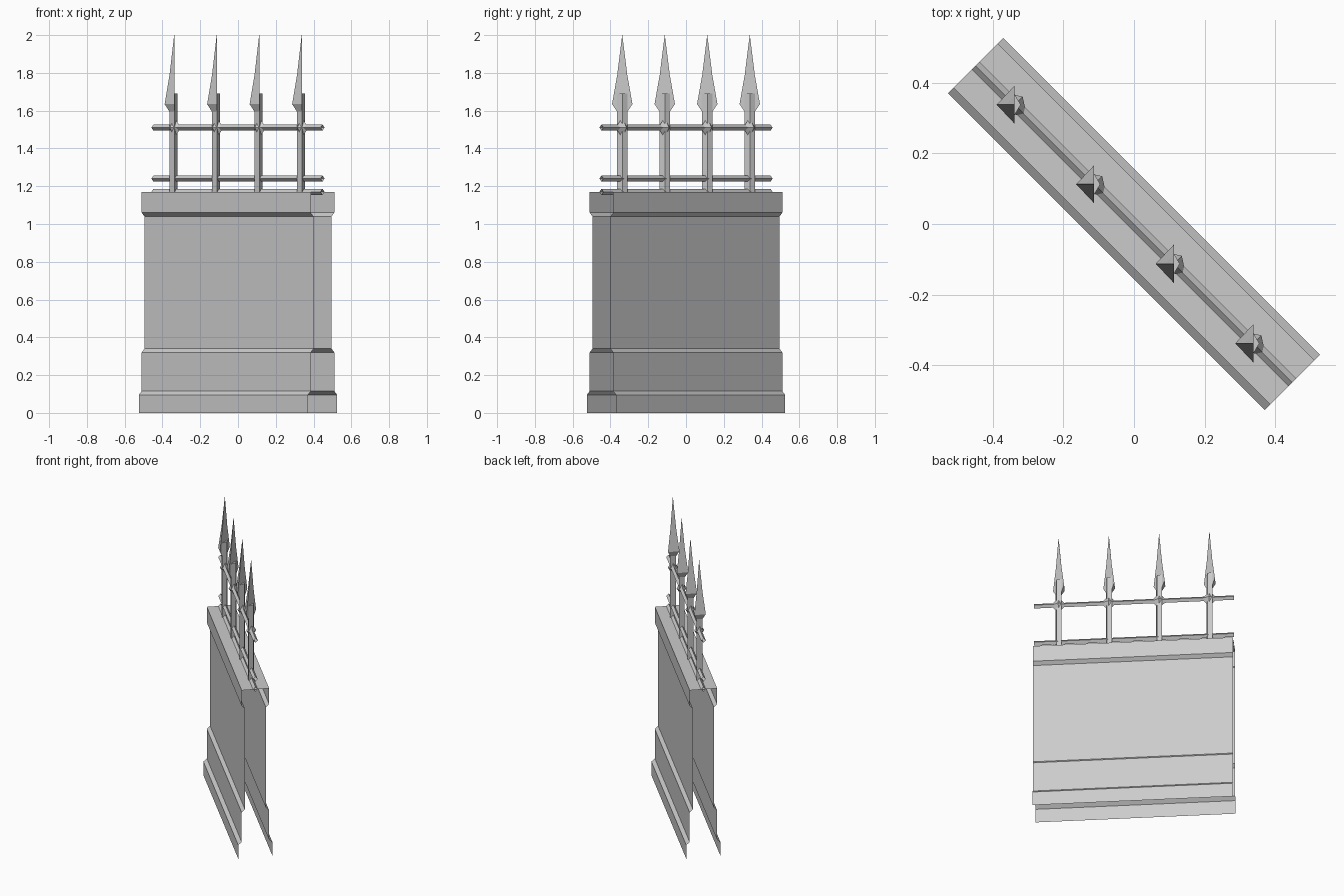
import bpy, bmesh, math
from mathutils import Vector

if "Cube" in bpy.data.objects:
    bpy.data.objects.remove(bpy.data.objects["Cube"], do_unlink=True)

grey = bpy.data.materials.new("plain_grey")
grey.use_nodes = True
colour = (0.6, 0.6, 0.6, 1)
grey.diffuse_color = colour
grey.node_tree.nodes["Principled BSDF"].inputs["Base Color"].default_value = colour


def loft(name, rings, closed=True, caps=False, turn=0.0, place=(0, 0, 0)):
    """Skin a list of equal-length point rings with flat faces."""
    bm = bmesh.new()
    rows = [[bm.verts.new(p) for p in ring] for ring in rings]
    n = len(rows[0])
    for a, b in zip(rows, rows[1:]):
        for i in range(n if closed else n - 1):
            j = (i + 1) % n
            bm.faces.new((a[i], a[j], b[j], b[i]))
    if caps:
        bm.faces.new(rows[0][::-1])
        bm.faces.new(rows[-1])
    bmesh.ops.remove_doubles(bm, verts=bm.verts, dist=0.0001)
    bmesh.ops.recalc_face_normals(bm, faces=bm.faces)
    mesh = bpy.data.meshes.new(name)
    bm.to_mesh(mesh)
    bm.free()
    mesh.materials.append(grey)
    obj = bpy.data.objects.new(name, mesh)
    obj.rotation_euler.z = turn
    obj.location = place
    bpy.context.collection.objects.link(obj)
    return obj


def section(shape, z, scale=1.0):
    return [(x * scale, y * scale, z) for x, y in shape]


DIAGONAL = -math.pi / 4
HALF = 0.633

# Wall: moulded profile, open at both ends and underneath
side = [(0.11, 0), (0.11, 0.095), (0.088, 0.115), (0.088, 0.32),
        (0.067, 0.34), (0.067, 1.04), (0.088, 1.06), (0.088, 1.17)]
profile = side + [(-w, z) for w, z in reversed(side)]
wall = loft("wall", [[(l, w, z) for w, z in profile] for l in (-HALF, HALF)],
            closed=False, turn=DIAGONAL)
# the open shell needs its outside facing outward
if max(wall.data.polygons, key=lambda p: p.center.z).normal.z < 0:
    wall.data.flip_normals()

# Rails: diamond bars along the wall
for label, height in (("bottom", 1.17), ("middle", 1.24), ("top", 1.51)):
    diamond = [(0.015, 0), (0, 0.016), (-0.015, 0), (0, -0.016)]
    loft(label + "_rail",
         [[(l, w, height + z) for w, z in diamond] for l in (-HALF, HALF)],
         turn=DIAGONAL)

# Posts with spearheads and collars
post_shape = [(-0.024, 0), (0, -0.029), (0.017, 0), (0, 0.029)]
spear_shape = [(-0.051, 0), (0.0, -0.054), (0.0, 0.054)]
collar_shape = [(-0.05, 0), (0, -0.032), (0.05, 0), (0, 0.032)]
for i in range(4):
    x = -0.3375 + 0.225 * i
    spot = (x, -x, 0)
    tag = "_" + str(i + 1)
    loft("post" + tag, [section(post_shape, 1.17), section(post_shape, 1.69)],
         caps=True, place=spot)
    loft("spearhead" + tag,
         [section(spear_shape, 1.595, 0.5), section(spear_shape, 1.635),
          section(spear_shape, 1.79, 0.49), section(spear_shape, 2.0, 0.01)],
         caps=True, place=spot)
    loft("collar" + tag,
         [section(collar_shape, 1.472, 0.3), section(collar_shape, 1.51),
          section(collar_shape, 1.548, 0.3)],
         caps=True, turn=DIAGONAL, place=spot)
